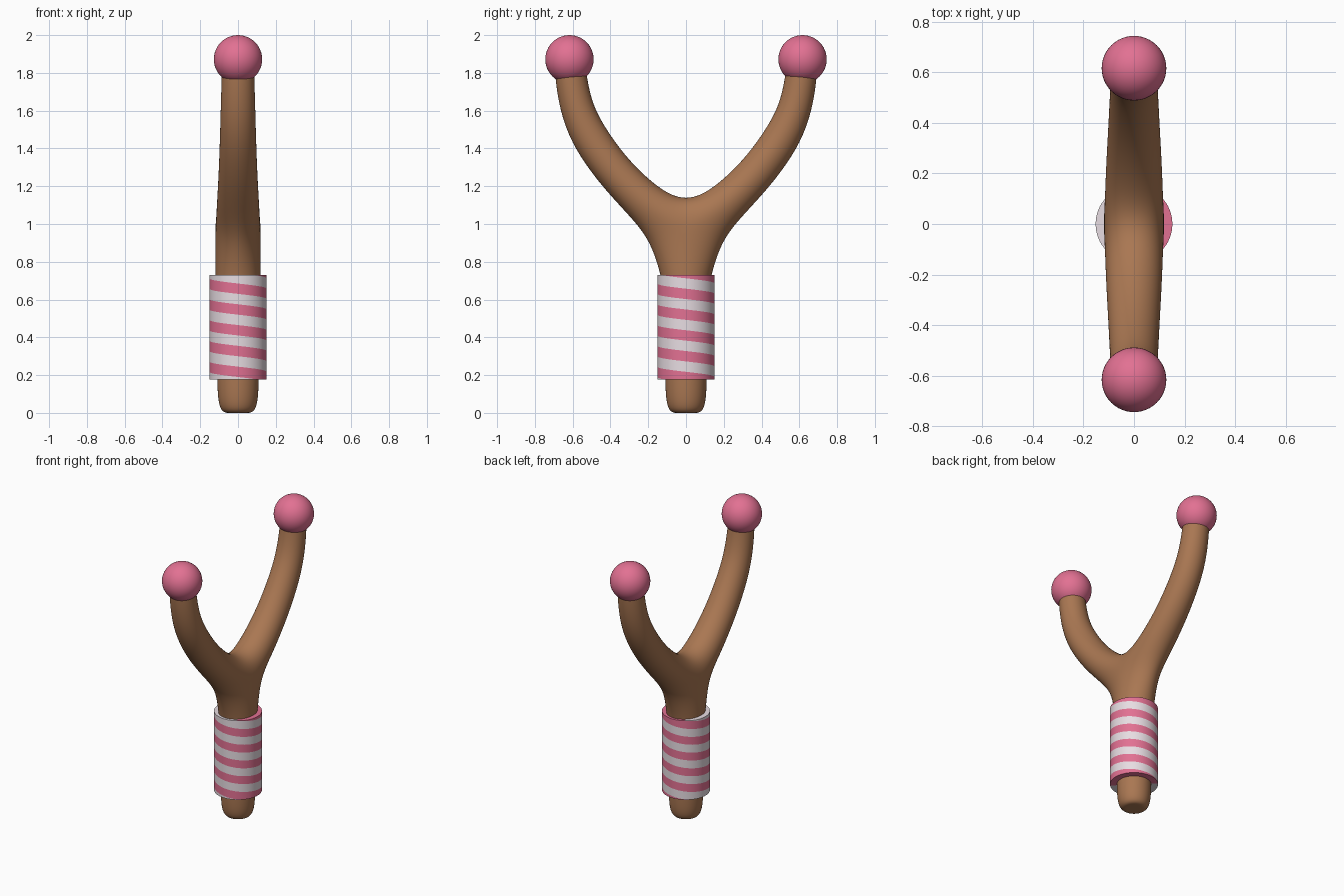
import bpy, bmesh, math
from math import sin, cos, pi, radians

if "Cube" in bpy.data.objects:
    bpy.data.objects.remove(bpy.data.objects["Cube"])


def material(name, rgb):
    m = bpy.data.materials.new(name)
    m.diffuse_color = (*rgb, 1)
    m.use_nodes = True
    m.node_tree.nodes["Principled BSDF"].inputs["Base Color"].default_value = m.diffuse_color
    return m


wood = material("brown wood", (0.40, 0.185, 0.085))
pink = material("pink", (0.76, 0.165, 0.29))
white = material("off white", (0.80, 0.72, 0.76))


def finish(bm, name, mats, smooth=True):
    bmesh.ops.recalc_face_normals(bm, faces=bm.faces)
    for f in bm.faces:
        f.smooth = smooth
    me = bpy.data.meshes.new(name)
    bm.to_mesh(me)
    bm.free()
    ob = bpy.data.objects.new(name, me)
    bpy.context.collection.objects.link(ob)
    for m in mats:
        me.materials.append(m)
    return ob


def bridge(bm, a, b):
    for i in range(len(a)):
        j = (i + 1) % len(a)
        bm.faces.new((a[i], a[j], b[j], b[i]))


# Forked wooden frame: eight-sided cage, smoothed by subdivision
K = 1 / 0.902  # makes up for the shrinkage of a subdivided octagon
bm = bmesh.new()
prev = None
for z, rx, ry in [(0, .045, .045), (0, .082, .082), (.06, .11, .11), (.3, .11, .11),
                  (.62, .116, .114), (.76, .12, .139), (.9, .118, .192)]:
    ring = [bm.verts.new((K * rx * cos(j * pi / 4), K * ry * sin(j * pi / 4), z))
            for j in range(8)]
    if prev:
        bridge(bm, prev, ring)
    else:
        bm.faces.new(ring)
    prev = ring
for j in range(8):  # last handle ring rises toward the crotch
    prev[j].co.z = (.98, .93, .9, .93)[j % 4]

# Crotch seam, then one arm on each side
seam = [bm.verts.new((x, 0, z)) for x, z in ((-.085, 1.10), (0, 1.135), (.085, 1.10))]
arm_path = [  # y, z, direction in degrees, half width in plane, half width in x
    (.20, 1.095, 45, .106, .112), (.375, 1.265, 48, .098, .102),
    (.517, 1.463, 58, .098, .095), (.583, 1.62, 75, .087, .091),
    (.61, 1.78, 83, .083, .086), (.617, 1.88, 88, .080, .083)]
for s in (1, -1):
    last = [prev[(s * j) % 8] for j in range(5)] + seam
    for y, z, deg, w, hx in arm_path:
        a = radians(deg)
        ring = []
        for j in range(8):
            o = K * w * sin(j * pi / 4)
            ring.append(bm.verts.new((K * hx * cos(j * pi / 4),
                                      s * (y + o * sin(a)), z - o * cos(a))))
        bridge(bm, last, ring)
        last = ring
    bm.faces.new(last)
frame = finish(bm, "forked_frame", [wood])
sub = frame.modifiers.new("smooth", 'SUBSURF')
sub.levels = sub.render_levels = 3

# Grip wrap: spiral stripes clipped to the tube's height, with flat end rims
N, R, RIN = 64, .152, .10
Z0, Z1, PITCH = .177, .73, .11
PHASE = .63  # height of a pink stripe's centre on the +x side


def on_tube(i, k, r=R):
    t = 2 * pi * i / N
    z = PHASE + PITCH * (k / 2 - .25 - i / N)
    return (r * cos(t), r * sin(t), min(Z1, max(Z0, z)))


bm = bmesh.new()
for i in range(N):
    for k in range(-12, 8):
        quad = [on_tube(i, k), on_tube(i + 1, k), on_tube(i + 1, k + 1), on_tube(i, k + 1)]
        if max(p[2] for p in quad) - min(p[2] for p in quad) > 1e-6:
            f = bm.faces.new([bm.verts.new(p) for p in quad])
            f.material_index = k % 2
    for z in (Z0, Z1):
        t0, t1 = 2 * pi * i / N, 2 * pi * (i + 1) / N
        f = bm.faces.new([bm.verts.new((r * cos(t), r * sin(t), z))
                          for r, t in ((R, t0), (R, t1), (RIN, t1), (RIN, t0))])
        level = (z - PHASE) / PITCH + .25 + (i + .5) / N
        f.material_index = math.floor(level * 2) % 2
bmesh.ops.remove_doubles(bm, verts=bm.verts, dist=1e-5)
bmesh.ops.dissolve_degenerate(bm, edges=bm.edges, dist=1e-5)
wrap = finish(bm, "grip_wrap", [pink, white])
bpy.context.view_layer.objects.active = wrap
wrap.select_set(True)
bpy.ops.object.shade_smooth_by_angle(angle=radians(40))

# Ball tips
for s, side in ((1, "back"), (-1, "front")):
    bm = bmesh.new()
    bmesh.ops.create_uvsphere(bm, u_segments=48, v_segments=24, radius=.128)
    finish(bm, side + "_ball_tip", [pink]).location = (0, s * .617, 1.872)
